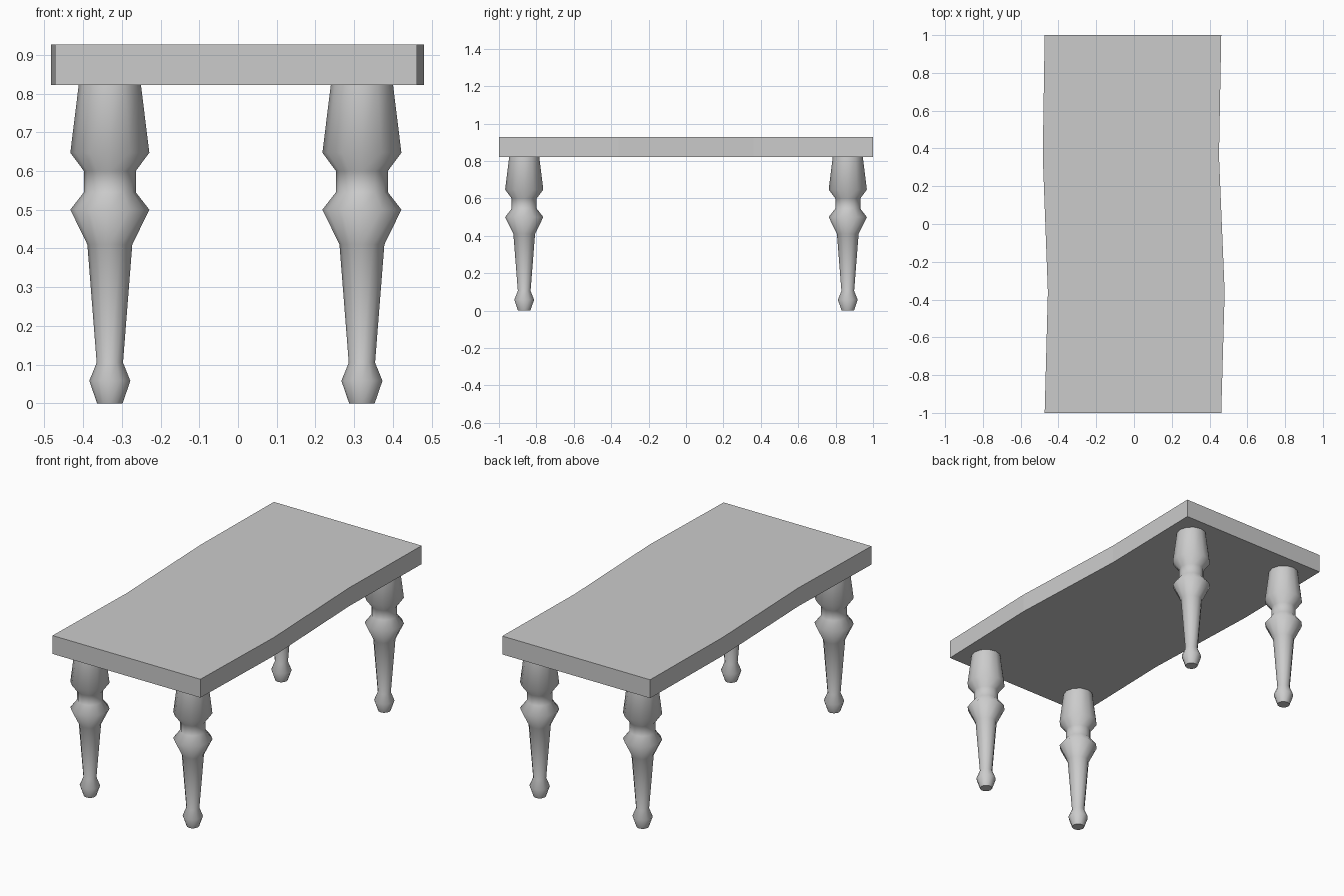
import bpy, bmesh, math

cube = bpy.data.objects.get("Cube")
if cube:
    bpy.data.objects.remove(cube, do_unlink=True)

GREY = (0.6, 0.6, 0.6, 1)
mat = bpy.data.materials.new("plain grey")
mat.use_nodes = True
mat.diffuse_color = GREY
mat.node_tree.nodes["Principled BSDF"].inputs["Base Color"].default_value = GREY


def finish(bm, name):
    bmesh.ops.recalc_face_normals(bm, faces=bm.faces)
    mesh = bpy.data.meshes.new(name)
    bm.to_mesh(mesh)
    bm.free()
    mesh.materials.append(mat)
    obj = bpy.data.objects.new(name, mesh)
    bpy.context.collection.objects.link(obj)
    return obj


# Table top: gently wavy outline, extruded upwards
Z_LOW, Z_HIGH = 0.822, 0.927
right_edge = [(-0.473, 1), (-0.483, 0.36), (-0.456, -0.36), (-0.473, -1)]
left_edge = [(0.462, -1), (0.48, -0.36), (0.45, 0.36), (0.462, 1)]
bm = bmesh.new()
face = bm.faces.new([bm.verts.new((x, y, Z_LOW)) for x, y in right_edge + left_edge])
ext = bmesh.ops.extrude_face_region(bm, geom=[face], use_keep_orig=True)
for v in ext["geom"]:
    if isinstance(v, bmesh.types.BMVert):
        v.co.z = Z_HIGH
finish(bm, "table_top")

# Turned legs: radius and height profile spun around the leg axis
SIDES = 12
PROFILE = [(0.033, 0), (0.053, 0.058), (0.034, 0.105), (0.058, 0.41), (0.102, 0.5),
           (0.067, 0.545), (0.067, 0.6), (0.102, 0.647), (0.08, 0.825)]


def turned_leg(name, x, y):
    bm = bmesh.new()
    rings = []
    for r, z in PROFILE:
        angles = [math.tau * i / SIDES for i in range(SIDES)]
        rings.append([bm.verts.new((r * math.cos(a), r * math.sin(a), z)) for a in angles])
    for low, high in zip(rings, rings[1:]):
        for i in range(SIDES):
            j = (i + 1) % SIDES
            bm.faces.new((low[i], low[j], high[j], high[i])).smooth = True
    # Flat foot and hidden top cap
    for ring in (rings[0], rings[-1]):
        bm.faces.new(ring)
    bmesh.ops.split_edges(bm, edges=[e for e in bm.edges
                                     if any(not f.smooth for f in e.link_faces)])
    leg = finish(bm, name)
    leg.location = (x, y, 0)


for end, y in (("front", -0.865), ("back", 0.865)):
    for side, x in (("right", -0.331), ("left", 0.32)):
        turned_leg(f"{end}_{side}_leg", x, y)
